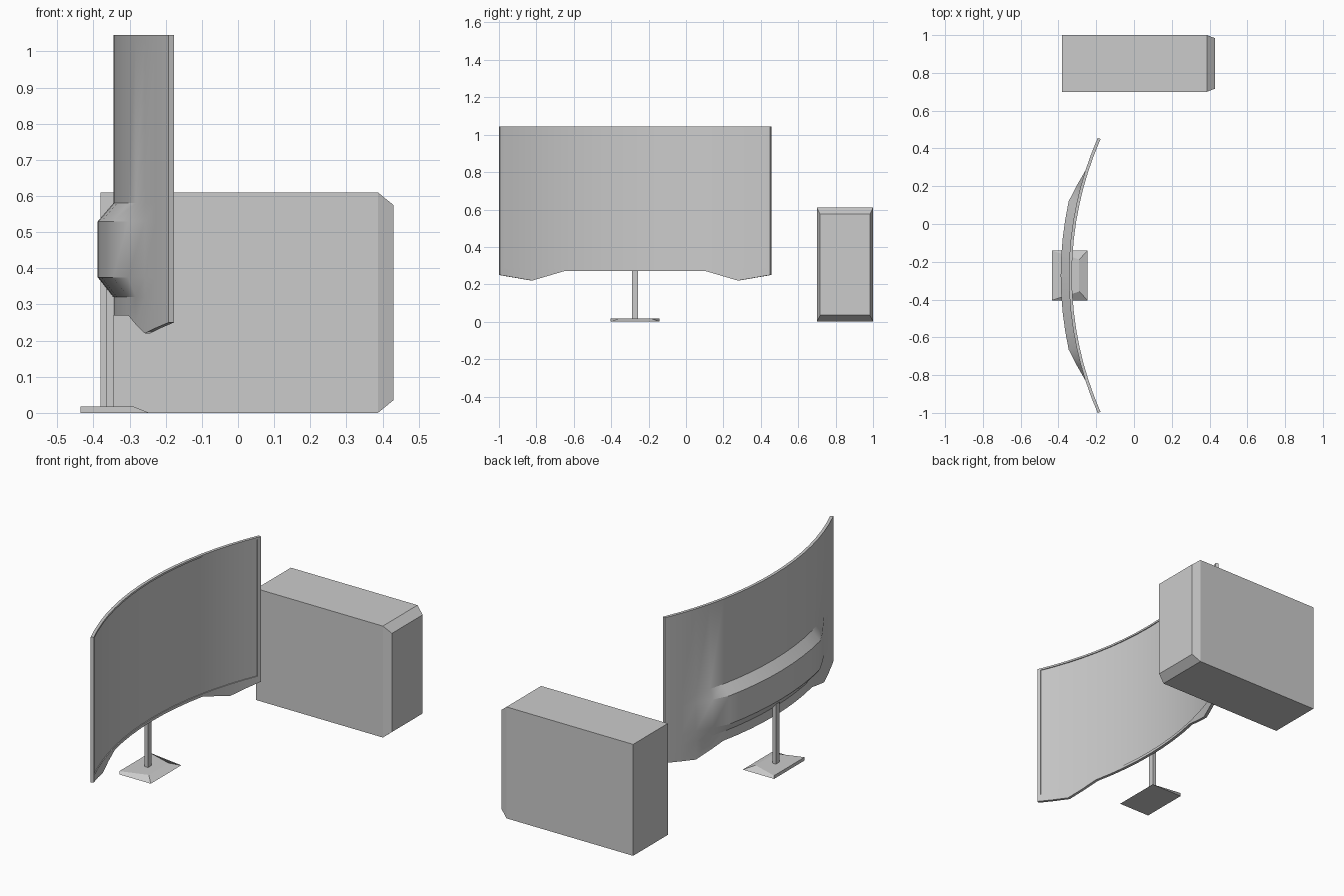
import bpy, bmesh, math

if "Cube" in bpy.data.objects:
    bpy.data.objects.remove(bpy.data.objects["Cube"])

YC = -0.2725          # monitor centre line in y
R = 1.79              # radius of the screen curve
XF = -0.329           # front of the screen at its middle
T = 0.016             # panel thickness


def finish(name, bm, smooth=False):
    bmesh.ops.remove_doubles(bm, verts=bm.verts, dist=1e-5)
    bmesh.ops.recalc_face_normals(bm, faces=bm.faces)
    me = bpy.data.meshes.new(name)
    bm.to_mesh(me)
    bm.free()
    ob = bpy.data.objects.new(name, me)
    bpy.context.collection.objects.link(ob)
    if smooth:
        bpy.ops.object.select_all(action='DESELECT')
        ob.select_set(True)
        bpy.context.view_layer.objects.active = ob
        bpy.ops.object.shade_smooth_by_angle(angle=math.radians(30))
    return ob


def loft(name, sections, smooth=False):
    """Skin equal-length closed sections and cap both ends."""
    bm = bmesh.new()
    rings = [[bm.verts.new(p) for p in s] for s in sections]
    n = len(rings[0])
    for a, b in zip(rings, rings[1:]):
        for i in range(n):
            j = (i + 1) % n
            bm.faces.new((a[i], a[j], b[j], b[i]))
    bm.faces.new(rings[0])
    bm.faces.new(rings[-1])
    return finish(name, bm, smooth)


def rect_x(x, y0, y1, z0, z1):
    return [(x, y0, z0), (x, y1, z0), (x, y1, z1), (x, y0, z1)]


def rect_z(z, x0, x1, y0, y1):
    return [(x0, y0, z), (x1, y0, z), (x1, y1, z), (x0, y1, z)]


def lerp_table(table, v):
    for (a, fa), (b, fb) in zip(table, table[1:]):
        if v <= b:
            return fa + (fb - fa) * (v - a) / (b - a)
    return table[-1][1]


# curved monitor: bezel, recessed screen, back bulge and lower wings
CHIN = [(0, 0.27), (0.38, 0.27), (0.55, 0.22), (0.722, 0.25)]
BULGE = [(0, 0.043), (0.38, 0.043), (0.55, 0.0), (0.722, 0.0)]


def column(s, recess):
    a = math.asin(s / R)
    zb = lerp_table(CHIN, abs(s))
    d = T + lerp_table(BULGE, abs(s))
    profile = [(0, zb), (0, 0.285), (recess, 0.285), (recess, 1.035),
               (0, 1.035), (0, 1.045), (T, 1.045), (T, 0.58), (d, 0.53),
               (d, 0.375), (T, 0.32), (T, zb)]
    return [(XF + R - (R + o) * math.cos(a), YC + (R + o) * math.sin(a), z)
            for o, z in profile]


half = [(0.095, 0.005), (0.19, 0.005), (0.285, 0.005), (0.38, 0.005),
        (0.465, 0.005), (0.55, 0.005), (0.635, 0.005), (0.704, 0.005),
        (0.705, 0.0), (0.722, 0.0)]
cols = [(-s, r) for s, r in reversed(half)] + [(0, 0.005)] + half
loft("curved_monitor", [column(s, r) for s, r in cols], smooth=True)

# stand pole, running up into the bulge
loft("stand_pole", [rect_z(z, -0.365, -0.343, YC - 0.016, YC + 0.016)
                    for z in (0.012, 0.40)])

# wedge-like stand base, thick at the back and thin at the front
loft("stand_base", [rect_z(0, -0.435, -0.245, YC - 0.132, YC + 0.132),
                    [(-0.435, YC - 0.132, 0.018), (-0.29, YC - 0.085, 0.018),
                     (-0.29, YC + 0.085, 0.018), (-0.435, YC + 0.132, 0.018)]])

# computer case with a chamfered front end
loft("computer_case", [rect_x(-0.38, 0.70, 1.0, 0.0, 0.61),
                       rect_x(0.387, 0.70, 1.0, 0.0, 0.61),
                       rect_x(0.43, 0.717, 0.983, 0.035, 0.575)])
